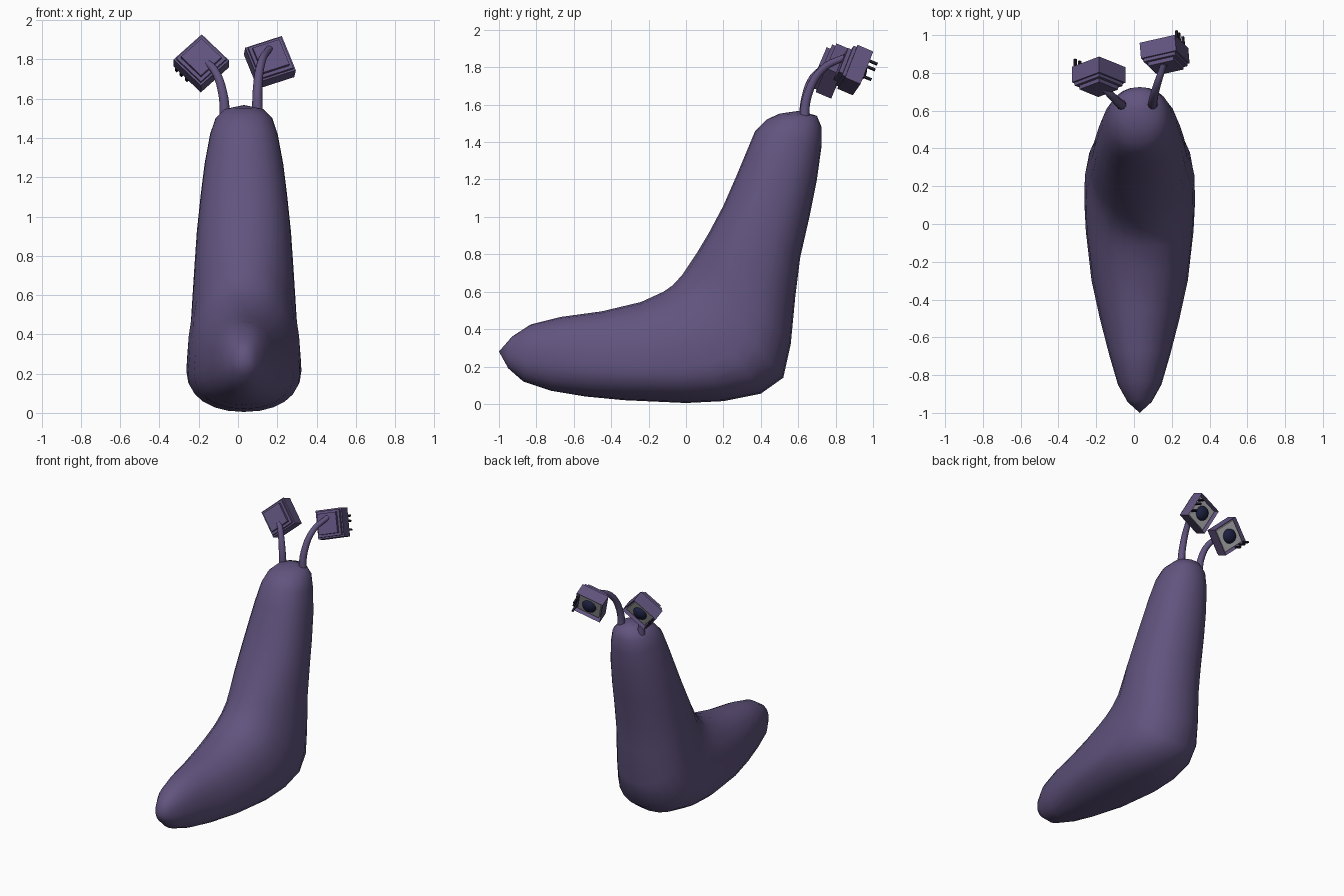
import bpy, bmesh, math
from mathutils import Matrix, Vector

if "Cube" in bpy.data.objects:
    bpy.data.objects.remove(bpy.data.objects["Cube"])


def material(name, rgb):
    m = bpy.data.materials.new(name)
    m.diffuse_color = (*rgb, 1)
    m.use_nodes = True
    m.node_tree.nodes["Principled BSDF"].inputs["Base Color"].default_value = m.diffuse_color
    return m


PURPLE = material("dusky purple", (0.12, 0.088, 0.21))
GREY = material("eye grey", (0.45, 0.45, 0.47))
NAVY = material("pupil navy", (0.012, 0.014, 0.05))
BLACK = material("lash black", (0.015, 0.012, 0.025))


def finish(bm, name, mat, matrix=Matrix(), smooth=False):
    bmesh.ops.recalc_face_normals(bm, faces=bm.faces)
    me = bpy.data.meshes.new(name)
    bm.to_mesh(me)
    bm.free()
    me.materials.append(mat)
    for p in me.polygons:
        p.use_smooth = smooth
    ob = bpy.data.objects.new(name, me)
    ob.matrix_world = matrix
    bpy.context.collection.objects.link(ob)
    return ob


# Body: rings between an inner and an outer side point, fanned round the bend
# inner y, z, outer y, z, half width, place of the widest point
SECTIONS = [
    (-.93, .36, -.95, .19, .065, .50),
    (-.83, .425, -.87, .12, .115, .52),
    (-.67, .465, -.72, .07, .16, .55),
    (-.45, .495, -.54, .04, .21, .60),
    (-.24, .545, -.33, .02, .255, .65),
    (-.12, .60, 0, .005, .285, .68),
    (-.07, .635, .20, .015, .293, .68),
    (-.02, .69, .40, .055, .290, .66),
    (.02, .75, .52, .14, .275, .60),
    (.06, .81, .56, .32, .265, .55),
    (.12, .91, .585, .58, .252, .50),
    (.20, 1.06, .61, .78, .24, .50),
    (.27, 1.22, .66, 1.0, .22, .50),
    (.32, 1.34, .70, 1.2, .20, .50),
    (.37, 1.46, .725, 1.38, .172, .50),
    (.43, 1.52, .725, 1.48, .145, .50),
    (.50, 1.552, .70, 1.54, .10, .50),
]
CX, SIDES = 0.03, 24


def power(v, e):
    return math.copysign(abs(v) ** e, v)


bm = bmesh.new()
rings = []
for iy, iz, oy, oz, w, f in SECTIONS:
    a, b = Vector((CX, iy, iz)), Vector((CX, oy, oz))
    ring = []
    for i in range(SIDES):
        t = 2 * math.pi * i / SIDES
        c, s = power(math.cos(t), .92), power(math.sin(t), .92)
        along = f + (c * (1 - f) if c > 0 else c * f)
        p = a.lerp(b, along)
        p.x += s * w
        ring.append(bm.verts.new(p))
    rings.append(ring)
for r, q in zip(rings, rings[1:]):
    for i in range(SIDES):
        j = (i + 1) % SIDES
        bm.faces.new((r[i], r[j], q[j], q[i]))
for ring, tip in ((rings[0], (CX, -1, .28)), (rings[-1], (CX, .61, 1.568))):
    v = bm.verts.new(tip)
    for i in range(SIDES):
        bm.faces.new((ring[i], ring[(i + 1) % SIDES], v))
finish(bm, "body", PURPLE, smooth=True)


# Eye stalks: tapered curved tubes
def stalk(name, points):
    cu = bpy.data.curves.new(name, 'CURVE')
    cu.dimensions = '3D'
    cu.bevel_depth = .028
    cu.bevel_resolution = 3
    cu.resolution_u = 6
    cu.use_fill_caps = True
    sp = cu.splines.new('BEZIER')
    sp.bezier_points.add(len(points) - 1)
    for k, (bp, co) in enumerate(zip(sp.bezier_points, points)):
        bp.co = co
        bp.handle_left_type = bp.handle_right_type = 'AUTO'
        bp.radius = 1 - .13 * k
    cu.materials.append(PURPLE)
    bpy.context.collection.objects.link(bpy.data.objects.new(name, cu))


def block(name, size, offset, mat, matrix):
    bm = bmesh.new()
    bmesh.ops.create_cube(bm, size=1)
    bmesh.ops.scale(bm, vec=size, verts=bm.verts)
    bmesh.ops.translate(bm, vec=offset, verts=bm.verts)
    return finish(bm, name, mat, matrix)


# Square eyes: hollow case, back plate, grey eye, dark pupil and lashes
def eye(side, centre, yaw, roll, lashes):
    m = (Matrix.Translation(centre) @ Matrix.Rotation(math.radians(yaw), 4, 'Z')
         @ Matrix.Rotation(math.radians(-23), 4, 'X')
         @ Matrix.Rotation(math.radians(-roll), 4, 'Y'))
    bm = bmesh.new()
    bmesh.ops.create_cube(bm, size=1)
    bmesh.ops.scale(bm, vec=(.2, .09, .2), verts=bm.verts)
    bm.normal_update()
    front = [f for f in bm.faces if f.normal.y > .9]
    bmesh.ops.inset_region(bm, faces=front, thickness=.016)
    bmesh.ops.translate(bm, vec=(0, -.04, 0), verts=front[0].verts)
    finish(bm, side + "_eye_case", PURPLE, m)
    block(side + "_eye_step", (.18, .02, .18), (0, -.053, 0), PURPLE, m)
    block(side + "_eye_back_plate", (.145, .025, .145), (0, -.072, 0), PURPLE, m)
    block(side + "_eye_white", (.166, .02, .166), (0, .016, 0), GREY, m)
    bm = bmesh.new()
    bmesh.ops.create_uvsphere(bm, u_segments=20, v_segments=12, radius=.052)
    bmesh.ops.scale(bm, vec=(1, .7, 1), verts=bm.verts)
    bmesh.ops.translate(bm, vec=(0, .027, 0), verts=bm.verts)
    finish(bm, side + "_pupil", NAVY, m, True)
    for n, (x, z) in enumerate(lashes):
        block(f"{side}_lash_{n + 1}", (.013, .06, .013), (x, .061, z), BLACK, m)


stalk("left_stalk", [(-.065, .63, 1.49), (-.078, .64, 1.63), (-.12, .68, 1.745), (-.18, .74, 1.80)])
stalk("right_stalk", [(.10, .63, 1.49), (.10, .65, 1.65), (.12, .73, 1.79), (.16, .85, 1.855)])
eye("left", (-.187, .79, 1.78), 0, 44, [(-.092, .085), (-.092, .05), (-.092, .01)])
eye("right", (.162, .905, 1.785), 5, 19, [(.092, .045), (.092, .01), (.092, -.05)])
